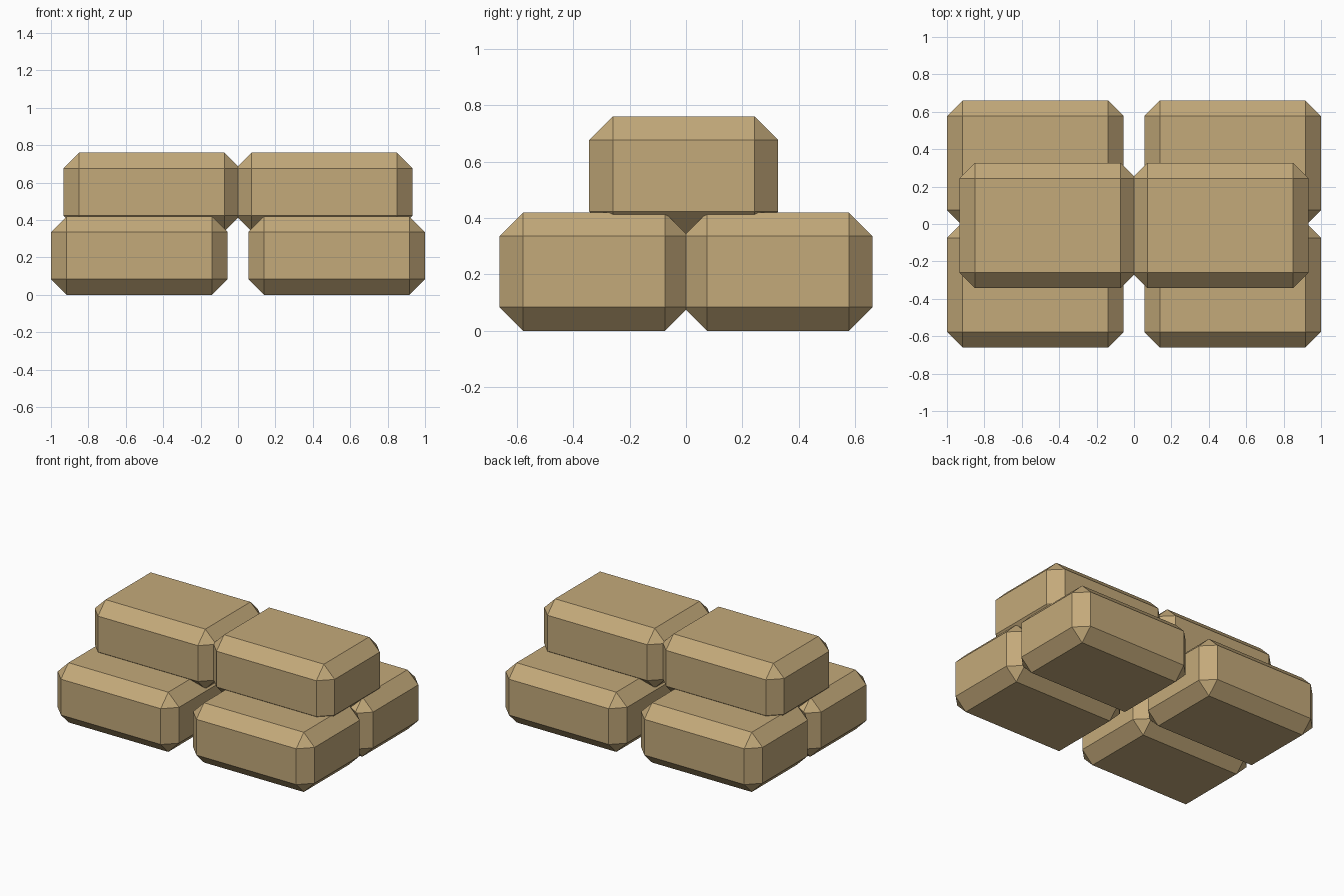
import bpy

if "Cube" in bpy.data.objects:
    bpy.data.objects.remove(bpy.data.objects["Cube"])

# Single sandy cloth colour
sand = bpy.data.materials.new("sand_cloth")
sand.diffuse_color = (0.55, 0.40, 0.195, 1)
sand.use_nodes = True
sand.node_tree.nodes["Principled BSDF"].inputs["Base Color"].default_value = sand.diffuse_color

SIZE = (0.945, 0.67, 0.42)
CHAMFER = 0.084


def sandbag(name, x, y, z):
    """Chamfered block; z is the underside."""
    bpy.ops.mesh.primitive_cube_add(size=1, location=(x, y, z + SIZE[2] / 2))
    bag = bpy.context.object
    bag.name = name
    bag.scale = SIZE
    bpy.ops.object.transform_apply(location=False, rotation=False, scale=True)
    bag.data.materials.append(sand)
    bevel = bag.modifiers.new("chamfer", 'BEVEL')
    bevel.width = CHAMFER
    bevel.segments = 1
    bevel.limit_method = 'NONE'
    bpy.ops.object.modifier_apply(modifier=bevel.name)


for side, sx in (("left", -1), ("right", 1)):
    # Lower layer: front and back bag on each side
    for row, sy in (("front", -1), ("back", 1)):
        sandbag(f"lower_sandbag_{row}_{side}", sx * 0.5275, sy * 0.326, 0)
    # Upper layer: one bag on each side, pressed into the lower layer
    sandbag(f"upper_sandbag_{side}", sx * 0.4615, -0.008, 0.34)
